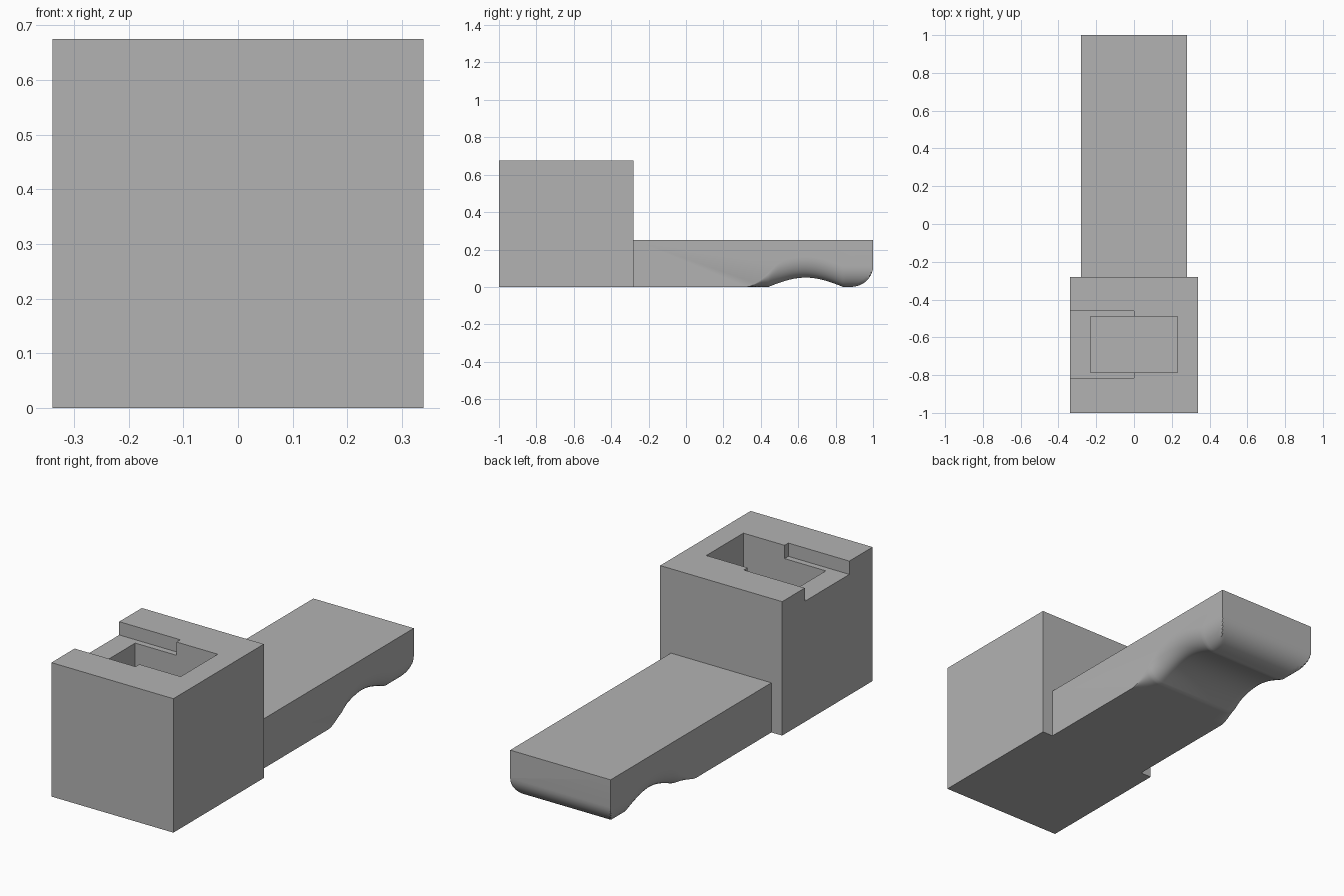
import bpy, bmesh
from math import sin, cos, pi, sqrt

cube = bpy.data.objects.get("Cube")
if cube:
    bpy.data.objects.remove(cube, do_unlink=True)

grey = bpy.data.materials.new("plain grey")
grey.use_nodes = True
GREY = (0.45, 0.45, 0.45, 1)
grey.diffuse_color = GREY
grey.node_tree.nodes["Principled BSDF"].inputs["Base Color"].default_value = GREY


def finish(name, bm):
    bmesh.ops.recalc_face_normals(bm, faces=bm.faces)
    mesh = bpy.data.meshes.new(name)
    bm.to_mesh(mesh)
    bm.free()
    mesh.materials.append(grey)
    obj = bpy.data.objects.new(name, mesh)
    bpy.context.collection.objects.link(obj)
    return obj


def box(name, low, high):
    bm = bmesh.new()
    bmesh.ops.create_cube(bm, size=1)
    for v in bm.verts:
        v.co = [h if c > 0 else l for c, l, h in zip(v.co, low, high)]
    return finish(name, bm)


def activate(obj):
    bpy.ops.object.select_all(action='DESELECT')
    obj.select_set(True)
    bpy.context.view_layer.objects.active = obj


def cut(obj, cutter):
    mod = obj.modifiers.new("cut", 'BOOLEAN')
    mod.operation = 'DIFFERENCE'
    mod.solver = 'EXACT'
    mod.object = cutter
    activate(obj)
    bpy.ops.object.modifier_apply(modifier=mod.name)
    bpy.data.objects.remove(cutter, do_unlink=True)


# Block with a deep pocket and a shallow slot open to one side
TOP = 0.675
block = box("block", (-0.34, -1, 0), (0.34, -0.28, TOP))
cut(block, box("pocket_cutter", (-0.23, -0.785, 0.17), (0.23, -0.49, 1)))
cut(block, box("slot_cutter", (-0.5, -0.815, TOP - 0.067), (0, -0.46, 1)))

# Handle: flat top, underside with a finger groove and rounded edges
HALF, THICK, START = 0.28, 0.25, -0.28
ROUND, SIDE, END = 0.11, 0.08, 0.12


def smooth(t):
    t = min(max(t, 0), 1)
    return t * t * (3 - 2 * t)


def fillet(distance, width):
    t = min(max(1 - distance / width, 0), 1)
    return ROUND * (1 - sqrt(max(0, 1 - t * t)))


def underside(x, y):
    groove = 0.05 * cos((y - 0.64) / 0.2 * pi / 2) if abs(y - 0.64) < 0.2 else 0
    side = fillet(HALF - abs(x), SIDE) * smooth((y - 0.32) / 0.2)
    return max(groove + side, fillet(1 - y, END))


N = 10
arc = [sin(i / N * pi / 2) for i in range(N + 1)]
right_xs = [HALF - SIDE + SIDE * a for a in arc]
xs = [-x for x in reversed(right_xs)] + right_xs
ys = [START, 0.32] + [0.32 + 0.56 * i / 42 for i in range(1, 42)]
ys += [1 - END + END * a for a in arc]

bm = bmesh.new()
rows = [[bm.verts.new((x, y, underside(x, y))) for x in xs] for y in ys]
for a, b in zip(rows, rows[1:]):
    for i in range(len(xs) - 1):
        bm.faces.new((a[i], a[i + 1], b[i + 1], b[i]))
fl, fr, br, bl = [bm.verts.new((x, y, THICK)) for x, y in
                  ((-HALF, START), (HALF, START), (HALF, 1), (-HALF, 1))]
bm.faces.new((fl, fr, br, bl))
bm.faces.new([r[0] for r in rows] + [bl, fl])
bm.faces.new([r[-1] for r in rows] + [br, fr])
bm.faces.new(rows[-1] + [br, bl])
bm.faces.new(rows[0] + [fr, fl])
handle = finish("handle", bm)
activate(handle)
bpy.ops.object.shade_smooth_by_angle(angle=pi / 6)
